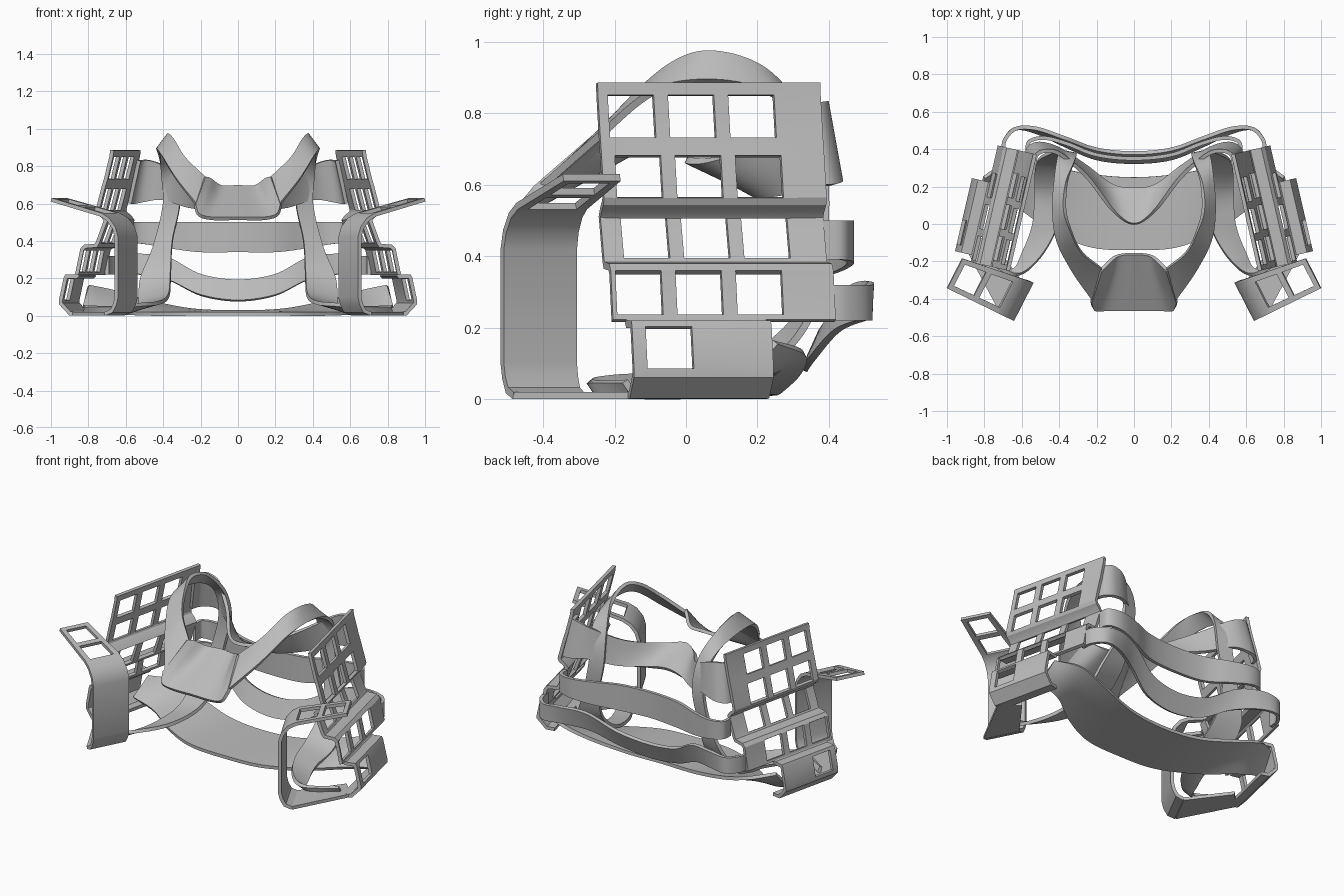
import bpy
import bmesh
from mathutils import Vector

default_cube = bpy.data.objects.get("Cube")
if default_cube:
    bpy.data.objects.remove(default_cube, do_unlink=True)

# Single matte grey for the whole harness
grey = bpy.data.materials.new("harness grey")
grey.use_nodes = True
grey.diffuse_color = (0.5, 0.5, 0.5, 1)
grey.node_tree.nodes["Principled BSDF"].inputs["Base Color"].default_value = grey.diffuse_color


def make_sheet(name, rows, is_hole=None, mirrored=False):
    """Skin a grid of points, leave out holes, and thicken it evenly."""
    flip = -1 if mirrored else 1
    mesh = bpy.data.meshes.new(name)
    bm = bmesh.new()
    grid = [[bm.verts.new((flip * p[0], p[1], p[2])) for p in row] for row in rows]
    for i in range(len(grid) - 1):
        for j in range(len(grid[i]) - 1):
            if is_hole and is_hole(i, j):
                continue
            bm.faces.new((grid[i][j], grid[i][j + 1], grid[i + 1][j + 1], grid[i + 1][j]))
    bmesh.ops.recalc_face_normals(bm, faces=bm.faces)
    bm.to_mesh(mesh)
    bm.free()
    mesh.materials.append(grey)
    obj = bpy.data.objects.new(name, mesh)
    bpy.context.collection.objects.link(obj)
    solid = obj.modifiers.new("thickness", "SOLIDIFY")
    solid.thickness = 0.02
    solid.offset = 0
    solid.use_even_offset = True
    bpy.ops.object.select_all(action="DESELECT")
    bpy.context.view_layer.objects.active = obj
    obj.select_set(True)
    bpy.ops.object.modifier_apply(modifier=solid.name)
    bpy.ops.object.shade_smooth_by_angle()


def make_pair(name, rows, is_hole=None):
    make_sheet("left_" + name, rows, is_hole)
    make_sheet("right_" + name, rows, is_hole, mirrored=True)


def smooth_path(points, steps=8):
    """Catmull-Rom curve through the given points."""
    points = [Vector(p) for p in points]
    padded = [2 * points[0] - points[1]] + points + [2 * points[-1] - points[-2]]
    result = []
    for a, b, c, d in zip(padded, padded[1:], padded[2:], padded[3:]):
        for k in range(steps):
            t = k / steps
            result.append((2 * b + (c - a) * t + (2 * a - 5 * b + 4 * c - d) * t * t
                           + (3 * b - a - 3 * c + d) * t ** 3) / 2)
    return result + [points[-1]]


def ribbon_rows(edge_pairs):
    """Strap surface between two smooth edge curves."""
    first = smooth_path([pair[0] for pair in edge_pairs])
    second = smooth_path([pair[1] for pair in edge_pairs])
    return [[a.lerp(b, k / 4) for k in range(5)] for a, b in zip(first, second)]


def cross_strap(name, half):
    """Strap that runs from one side to the other, given from the middle outward."""
    other = [[(-p[0], p[1], p[2]) for p in pair] for pair in half[:0:-1]]
    make_sheet(name, ribbon_rows(other + half))


def upright(x, y, low, high, lean=0.0):
    return ((x, y, high), (x, y - lean, low))


# Side panels: stepped profile (outward, height, window shift) swept along the side
outward = Vector((0.974, 0.225, 0))
backward = Vector((-0.225, 0.974, 0))


def panel_rows(profile, breaks):
    rows = []
    for out, height, shift in profile:
        row = []
        for j, along in enumerate(breaks):
            inner = 0 < j < len(breaks) - 1
            p = outward * out + backward * (along + (shift if inner else 0))
            row.append((p.x, p.y, height))
        rows.append(row)
    return rows


upper_profile = [
    (0.6, 0.885, 0), (0.605, 0.85, 0), (0.635, 0.73, 0),
    (0.65, 0.68, 0.01), (0.68, 0.565, 0.01), (0.675, 0.55, 0.02), (0.65, 0.53, 0.03),
    (0.635, 0.51, 0.03), (0.68, 0.39, 0.03), (0.69, 0.375, 0), (0.75, 0.37, 0),
    (0.765, 0.355, -0.015), (0.79, 0.235, -0.015), (0.795, 0.22, 0),
]
window_starts = [-0.367 + 0.173 * k for k in range(3)]
columns = [-0.395] + [s + w for s in window_starts for w in (0, 0.132)] + [0.245]
window_rows = (1, 3, 7, 11)
make_pair("side_panel", panel_rows(upper_profile, columns),
          lambda i, j: i in window_rows and j in (1, 3, 5))

lower_profile = [
    (0.795, 0.22, 0), (0.805, 0.21, 0), (0.86, 0.21, 0), (0.865, 0.2, 0), (0.89, 0.085, 0),
    (0.89, 0.065, 0), (0.84, 0.012, 0), (0.79, 0.01, 0),
]
make_pair("lower_side_panel", panel_rows(lower_profile, [-0.357, -0.318, -0.185, 0.044]),
          lambda i, j: (i, j) == (3, 1))

# Arm rests: bent strip with two windows in its tapering top
arm_base = Vector((0.598, -0.412, 0))
arm_out = Vector((0.925, 0.38, 0))
arm_across = Vector((0.456, -0.89, 0))
arm_path = [(d, 0.515 + 0.27 * d) for d in (0.39, 0.365, 0.245, 0.215, 0.095)]
arm_path += [(0.05, 0.515), (0.015, 0.47), (0, 0.42), (0, 0.1),
             (0.01, 0.06), (0.03, 0.025), (0.07, 0.01)]
arm_rows = []
for reach, height in arm_path:
    middle = arm_base + arm_out * reach + Vector((0, 0, height))
    half_width = 0.115 - 0.065 * reach
    arm_rows.append([middle + arm_across * half_width * w for w in (-1, -0.7, 0.7, 1)])
make_pair("arm_rest", arm_rows, lambda i, j: i in (1, 3) and j == 1)

# Floor link between arm rest and lower side panel
make_pair("floor_link", [
    [arm_rows[-1][0], arm_rows[-1][-1]],
    [(0.79, -0.05, 0.01), (0.89, -0.15, 0.01)],
])

# Shoulder straps: chest, over the shoulder, down the back, curl to the hip
make_pair("shoulder_strap", ribbon_rows([
    [(0.17, -0.24, 0.73), (0.22, -0.41, 0.59)],
    [(0.28, -0.15, 0.84), (0.33, -0.25, 0.73)],
    [(0.34, -0.03, 0.94), (0.41, -0.09, 0.86)],
    [(0.37, 0.08, 0.97), (0.43, 0.08, 0.89)],
    [(0.36, 0.22, 0.92), (0.42, 0.25, 0.85)],
    [(0.32, 0.33, 0.78), (0.41, 0.36, 0.76)],
    [(0.31, 0.37, 0.60), (0.40, 0.39, 0.60)],
    [(0.35, 0.36, 0.40), (0.45, 0.38, 0.38)],
    [(0.36, 0.31, 0.23), (0.52, 0.33, 0.20)],
    [(0.37, 0.16, 0.11), (0.53, 0.19, 0.07)],
    [(0.42, -0.04, 0.07), (0.54, 0.01, 0.04)],
    [(0.52, -0.20, 0.06), (0.59, -0.14, 0.02)],
    [(0.64, -0.27, 0.05), (0.66, -0.25, 0.02)],
    [(0.82, -0.17, 0.05), (0.82, -0.15, 0.02)],
]))

# Chest plate joining the shoulder straps
cross_strap("chest_plate", [
    [(0, -0.16, 0.69), (0, -0.46, 0.52)],
    [(0.09, -0.17, 0.69), (0.14, -0.46, 0.52)],
    [(0.15, -0.22, 0.73), (0.21, -0.46, 0.54)],
    [(0.18, -0.25, 0.74), (0.23, -0.42, 0.59)],
])

# Upper back strap, dipping forward in the middle
cross_strap("upper_back_strap", [
    [(0, 0.00, 0.67), (0, 0.19, 0.58)],
    [(0.11, 0.07, 0.67), (0.12, 0.21, 0.57)],
    [(0.25, 0.25, 0.72), (0.26, 0.31, 0.58)],
    [(0.39, 0.37, 0.80), (0.40, 0.40, 0.62)],
    [(0.47, 0.39, 0.83), (0.50, 0.43, 0.61)],
    [(0.52, 0.37, 0.83), (0.56, 0.41, 0.60)],
    [(0.53, 0.32, 0.83), (0.58, 0.36, 0.60)],
])

# Middle and lower back straps
cross_strap("middle_back_strap", [
    upright(0, 0.35, 0.34, 0.50), upright(0.2, 0.37, 0.34, 0.50),
    upright(0.36, 0.43, 0.36, 0.50), upright(0.48, 0.46, 0.38, 0.50),
    upright(0.56, 0.44, 0.39, 0.50), upright(0.57, 0.38, 0.39, 0.50),
])
cross_strap("lower_back_strap", [
    upright(0, 0.38, 0.08, 0.19, 0.05), upright(0.2, 0.40, 0.11, 0.22, 0.05),
    upright(0.37, 0.46, 0.19, 0.31, 0.04), upright(0.52, 0.51, 0.22, 0.33, 0.02),
    upright(0.63, 0.51, 0.22, 0.32), upright(0.69, 0.45, 0.22, 0.32),
    upright(0.7, 0.38, 0.22, 0.32),
])

# Wide seat sling along the floor, narrowing and twisting up at its ends
cross_strap("seat_sling", [
    [(0, 0.25, 0.02), (0, -0.14, 0.01)],
    [(0.25, 0.27, 0.03), (0.25, -0.12, 0.01)],
    [(0.5, 0.32, 0.08), (0.48, -0.01, 0.01)],
    [(0.67, 0.33, 0.13), (0.67, 0.12, 0.02)],
    [(0.8, 0.25, 0.16), (0.83, 0.15, 0.05)],
])
